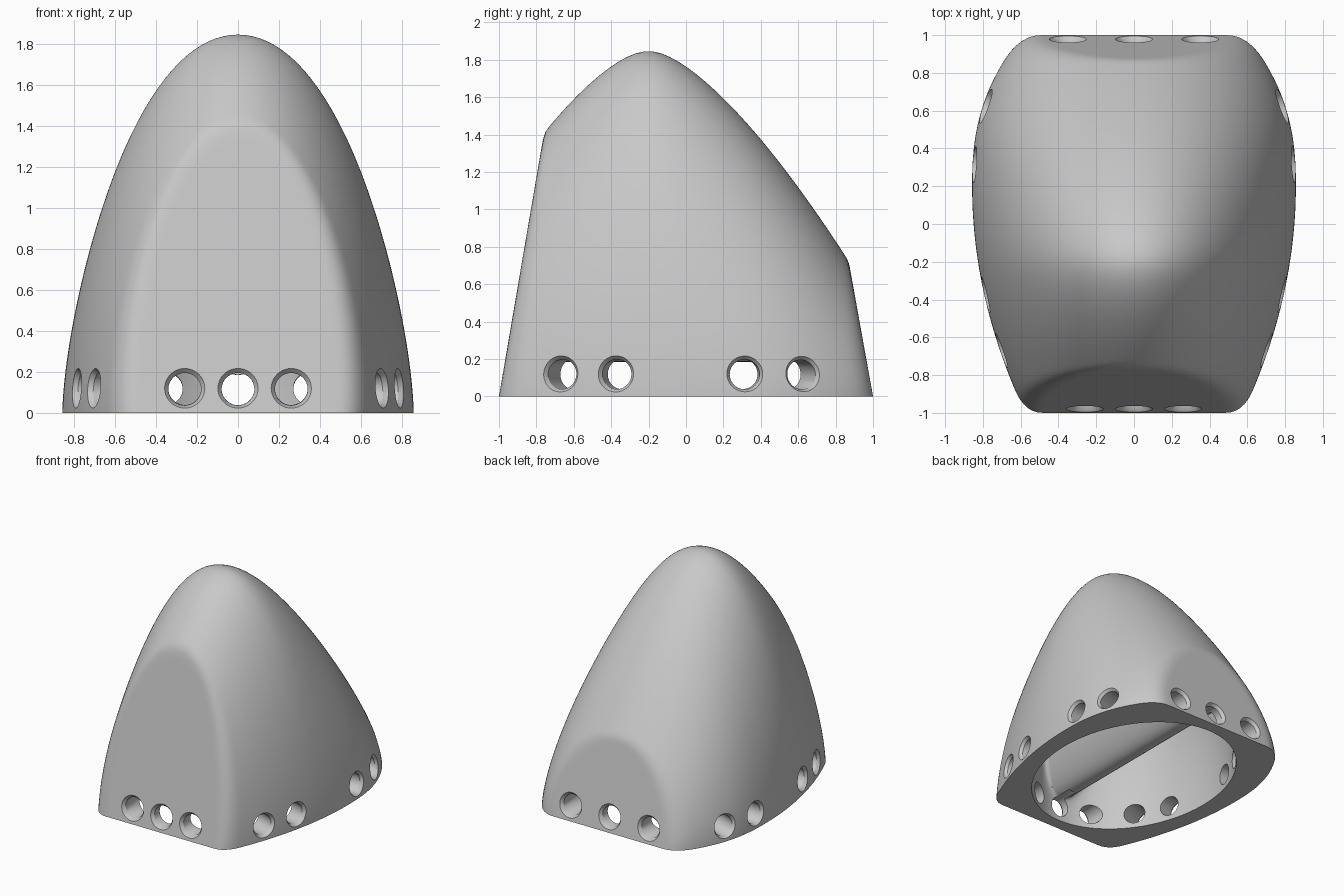
import bpy, bmesh, math
from mathutils import Vector

if "Cube" in bpy.data.objects:
    bpy.data.objects.remove(bpy.data.objects["Cube"], do_unlink=True)

grey = bpy.data.materials.new("plain grey")
grey.use_nodes = True
grey.diffuse_color = (0.58, 0.58, 0.58, 1)
grey.node_tree.nodes["Principled BSDF"].inputs["Base Color"].default_value = (0.58, 0.58, 0.58, 1)


# Plan half width and ridge height along the length
def half_width(y):
    d = y - 0.2
    return max(0.02, 0.857 - (0.46 * d ** 2.45 if d > 0 else 0.195 * d * d))


def ridge(y):
    d = y + 0.2
    scale, power = (1.045, 0.725) if d > 0 else (1.1, 0.75)
    return max(0.02, 1.845 - scale * ((d * d + 0.01) ** power - 0.01 ** power))


def soft_max(a, b, k):
    h = max(k - abs(a - b), 0) / k
    return max(a, b) + h * h * k / 4


def field(p):
    """Negative inside the shell: arched sections blended into sloping ends."""
    arch = 0.4 * ((abs(p.x) / half_width(p.y)) ** 2.04
                  + (max(p.z, 0) / ridge(p.y)) ** 1.6 - 1)
    front = (0.171 * p.z - p.y - 1) / 1.015
    back = (0.18 * p.z + p.y - 1) / 1.016
    f = soft_max(arch, front, 0.015 + 0.105 * max(0, 1 - p.z / 1.4))
    return soft_max(f, back, 0.015 + 0.105 * max(0, 1 - p.z / 0.72))


def surface_point(direction, start):
    lo, hi = 0.0, 2.2
    for _ in range(24):
        mid = (lo + hi) / 2
        if field(start + direction * mid) < 0:
            lo = mid
        else:
            hi = mid
    return start + direction * lo


def normal_at(p):
    e = 0.004
    axes = [Vector((e, 0, 0)), Vector((0, e, 0)), Vector((0, 0, e))]
    return Vector([field(p + a) - field(p - a) for a in axes]).normalized()


def dome_solid(rows, name):
    """Close rings of points, ordered from crown to rim, into a solid."""
    bm = bmesh.new()
    rings = [[bm.verts.new(p) for p in row] for row in rows]
    count = len(rings[0])
    for r, s in zip(rings, rings[1:]):
        for j in range(count):
            n = (j + 1) % count
            bm.faces.new((r[j], s[j], s[n], r[n]))
    bm.faces.new(rings[0])
    bm.faces.new(rings[-1])
    bmesh.ops.recalc_face_normals(bm, faces=bm.faces)
    mesh = bpy.data.meshes.new(name)
    bm.to_mesh(mesh)
    bm.free()
    mesh.materials.append(grey)
    ob = bpy.data.objects.new(name, mesh)
    bpy.context.collection.objects.link(ob)
    return ob


def cut(target, cutter):
    cutter.hide_render = True
    mod = target.modifiers.new("cut", "BOOLEAN")
    mod.operation = "DIFFERENCE"
    mod.solver = "EXACT"
    mod.object = cutter
    bpy.context.view_layer.objects.active = target
    bpy.ops.object.modifier_apply(modifier=mod.name)
    bpy.data.objects.remove(cutter, do_unlink=True)


def angles(count):
    return [math.tau * i / count for i in range(count)]


# Outer shell
RINGS = 80
CENTRE = Vector((0, -0.2, 0))
rows = []
for i in range(RINGS + 1):
    tilt = max(0.004, math.pi / 2 * i / RINGS)
    row = [surface_point(Vector((math.sin(tilt) * math.cos(a), math.sin(tilt) * math.sin(a),
                                 math.cos(tilt))), CENTRE) for a in angles(200)]
    if i == RINGS:
        for p in row:
            p.z = 0
    rows.append(row)
shell = dome_solid(rows, "hollow_shell")


# Oval cavity whose ceiling dips to a rounded lengthwise rib
def ceiling(x, y, dome):
    rib = 0.185 + 5 * x * x
    return -soft_max(-dome, -rib, 0.15)


STEPS = 48
rows = []
for i in range(STEPS):
    tilt = max(0.01, math.pi / 2 * i / STEPS)
    rows.append([])
    for a in angles(120):
        x, y = 0.7 * math.sin(tilt) * math.cos(a), 0.9 * math.sin(tilt) * math.sin(a)
        rows[-1].append(Vector((x, y, ceiling(x, y, 1.35 * math.cos(tilt)))))
for z in (0, -0.1):
    rows.append([Vector((0.7 * math.cos(a), 0.9 * math.sin(a), z)) for a in angles(120)])
cut(shell, dome_solid(rows, "cavity_cutter"))


# Level holes with countersinks lying square to the wall
def bore(direction, start, depth):
    p = surface_point(direction, start)
    face = normal_at(p)
    level = Vector((face.x, face.y, 0)).normalized()
    rows = []
    for axis, along, r in [(level, -depth, 0.08), (face, -0.025, 0.08), (face, 0.05, 0.134)]:
        spin = axis.to_track_quat("Z", "Y")
        rows.append([p + spin @ Vector((r * math.cos(a), r * math.sin(a), along))
                     for a in angles(40)])
    cut(shell, dome_solid(rows, "hole_cutter"))


HOLE_Z = 0.12
for end, spacing in ((-1, 0.26), (1, 0.35)):
    for step in (-1, 0, 1):
        bore(Vector((0, end, 0)), Vector((step * spacing, 0, HOLE_Z)), 0.24)
for side in (-1, 1):
    for y in (-0.67, -0.375, 0.315, 0.625):
        bore(Vector((side, 0, 0)), Vector((0, y, HOLE_Z)), 0.36)

# Smooth shading with crisp edges
bpy.ops.object.select_all(action="DESELECT")
shell.select_set(True)
bpy.context.view_layer.objects.active = shell
bpy.ops.object.shade_smooth_by_angle(angle=math.radians(30))
